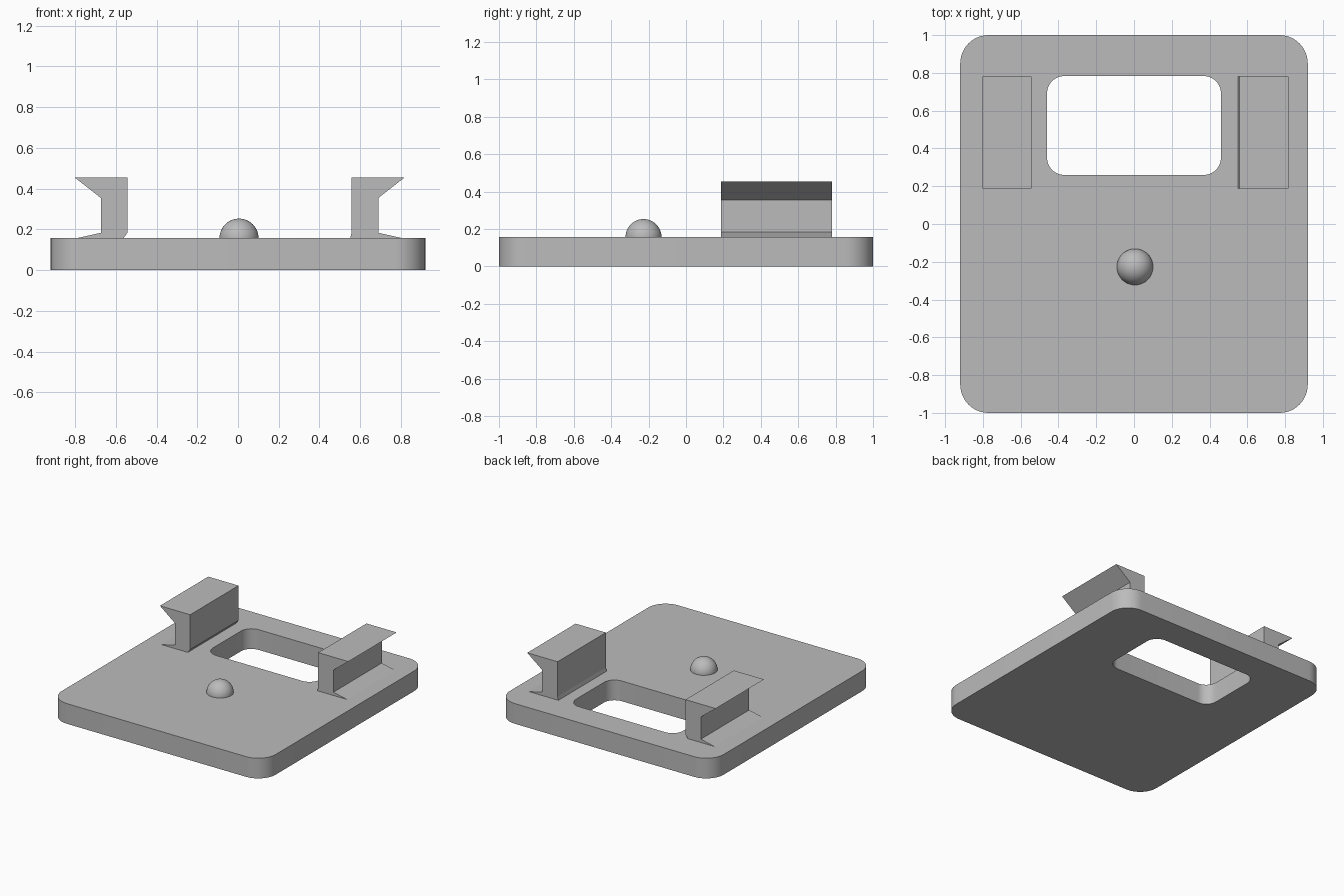
import bpy, bmesh, math
from mathutils import Vector

cube = bpy.data.objects.get("Cube")
if cube:
    bpy.data.objects.remove(cube, do_unlink=True)

GREY = (0.5, 0.5, 0.5, 1)
grey = bpy.data.materials.new("plain grey")
grey.use_nodes = True
grey.diffuse_color = GREY
grey.node_tree.nodes["Principled BSDF"].inputs["Base Color"].default_value = GREY

TOP = 0.157  # upper surface of the plate


def finish(name, bm, smooth=True):
    bmesh.ops.recalc_face_normals(bm, faces=bm.faces)
    mesh = bpy.data.meshes.new(name)
    bm.to_mesh(mesh)
    bm.free()
    mesh.materials.append(grey)
    obj = bpy.data.objects.new(name, mesh)
    bpy.context.collection.objects.link(obj)
    bpy.ops.object.select_all(action="DESELECT")
    obj.select_set(True)
    bpy.context.view_layer.objects.active = obj
    if smooth:
        bpy.ops.object.shade_smooth_by_angle(angle=math.radians(30))
    return obj


def prism(points, offset):
    """Extrude a closed outline along an offset."""
    bm = bmesh.new()
    face = bm.faces.new([bm.verts.new(p) for p in points])
    ext = bmesh.ops.extrude_face_region(bm, geom=[face], use_keep_orig=True)
    moved = [g for g in ext["geom"] if isinstance(g, bmesh.types.BMVert)]
    bmesh.ops.translate(bm, verts=moved, vec=Vector(offset))
    return bm


def rounded_outline(x0, x1, y0, y1, r, z, steps=12):
    corners = [(x1 - r, y1 - r), (x0 + r, y1 - r), (x0 + r, y0 + r), (x1 - r, y0 + r)]
    points = []
    for i, (cx, cy) in enumerate(corners):
        for k in range(steps + 1):
            a = (i + k / steps) * math.pi / 2
            points.append((cx + r * math.cos(a), cy + r * math.sin(a), z))
    return points


# Rounded plate with a window cut through it
window = finish("window_cutter", prism(
    rounded_outline(-0.46, 0.46, 0.26, 0.783, 0.09, -0.1), (0, 0, 0.4)), False)
window.hide_render = True
plate = finish("base_plate", prism(
    rounded_outline(-0.92, 0.92, -1, 1, 0.15, 0), (0, 0, TOP)), False)
cut = plate.modifiers.new("window", "BOOLEAN")
cut.operation = "DIFFERENCE"
cut.solver = "EXACT"
cut.object = window
bpy.ops.object.modifier_apply(modifier=cut.name)
bpy.data.objects.remove(window, do_unlink=True)
bpy.ops.object.shade_smooth_by_angle(angle=math.radians(30))

# Flared brackets beside the window, facing outwards
outer = [(0.81, 0.455), (0.682, 0.355), (0.682, 0.183), (0.8, TOP)]
inner_feet = {"left": [(0.543, TOP), (0.55, 0.185)],
              "right": [(0.57, TOP), (0.55, 0.185)]}
for side, sign in (("left", 1), ("right", -1)):
    profile = [(0.55, 0.455)] + outer + inner_feet[side]
    points = [(sign * x + 0.008, 0.187, z) for x, z in profile]
    finish(side + "_bracket", prism(points, (0, 0.593, 0)), False)

# Domed knob
bm = bmesh.new()
bmesh.ops.create_uvsphere(bm, u_segments=48, v_segments=24, radius=0.096)
bmesh.ops.bisect_plane(bm, geom=bm.verts[:] + bm.edges[:] + bm.faces[:],
                       plane_co=(0, 0, -0.002), plane_no=(0, 0, 1), clear_inner=True)
bmesh.ops.translate(bm, verts=bm.verts, vec=Vector((0.005, -0.227, TOP)))
finish("knob", bm)
